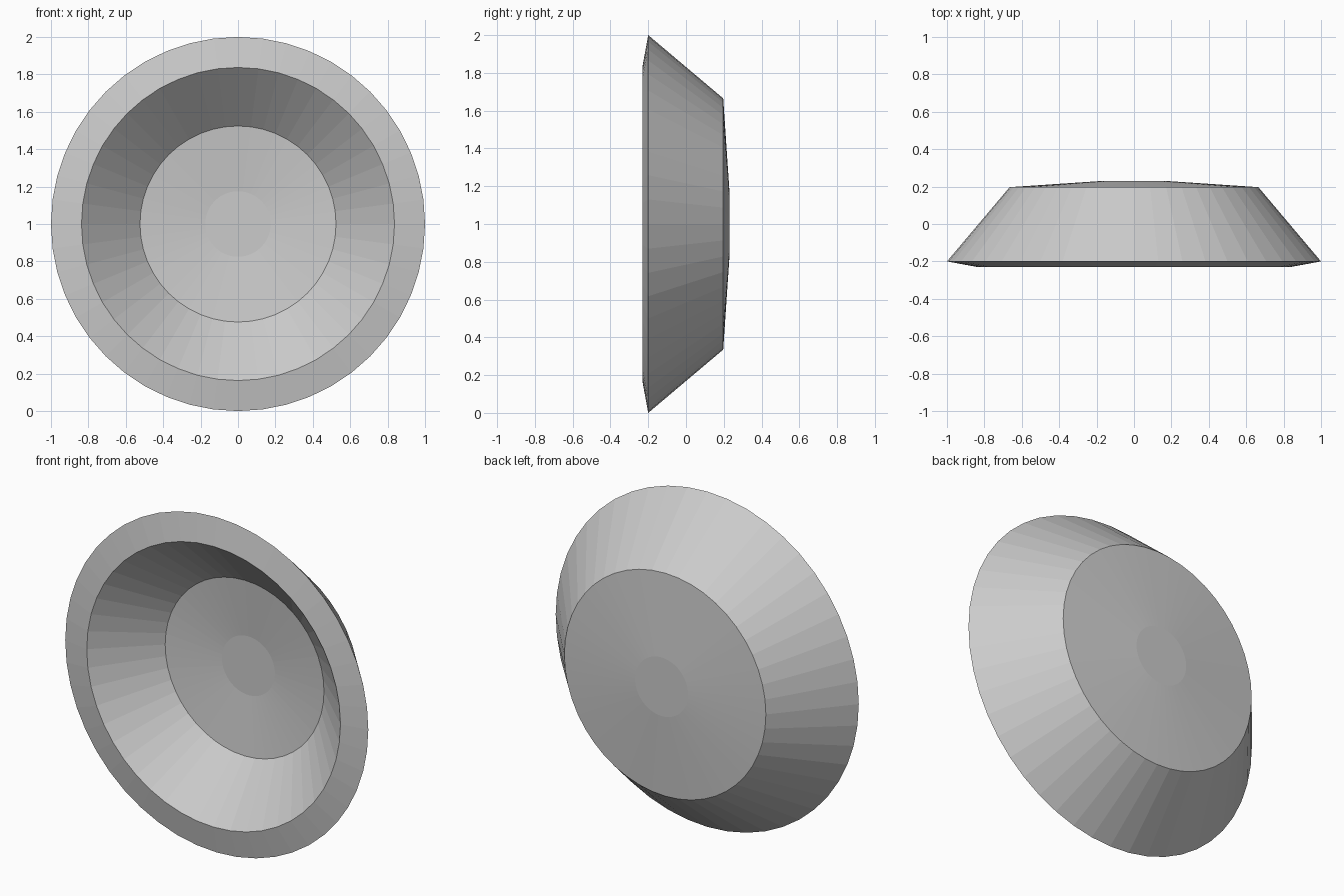
import bpy, bmesh
from math import sin, cos, tau

if "Cube" in bpy.data.objects:
    bpy.data.objects.remove(bpy.data.objects["Cube"])

SEGMENTS = 48

# Half cross-section as (radius, y): back centre, outer wall, rim, inner wall, dish floor
PROFILE = [(0.175, 0.23), (0.665, 0.197), (1.0, -0.2),
           (0.837, -0.23), (0.524, 0.062), (0.175, 0.098)]

# Dish: rings swept around the y axis at z = 1
bm = bmesh.new()
rings = []
for r, y in PROFILE:
    rings.append([bm.verts.new((r * cos(tau * i / SEGMENTS), y,
                                1 + r * sin(tau * i / SEGMENTS)))
                  for i in range(SEGMENTS)])
for a, b in zip(rings, rings[1:]):
    for i in range(SEGMENTS):
        j = (i + 1) % SEGMENTS
        bm.faces.new((a[i], a[j], b[j], b[i]))

# Flat centre discs, back and front
bm.faces.new(rings[0])
bm.faces.new(rings[-1])
bmesh.ops.recalc_face_normals(bm, faces=bm.faces)

mesh = bpy.data.meshes.new("dish")
bm.to_mesh(mesh)
bm.free()
bpy.context.collection.objects.link(bpy.data.objects.new("dish", mesh))
